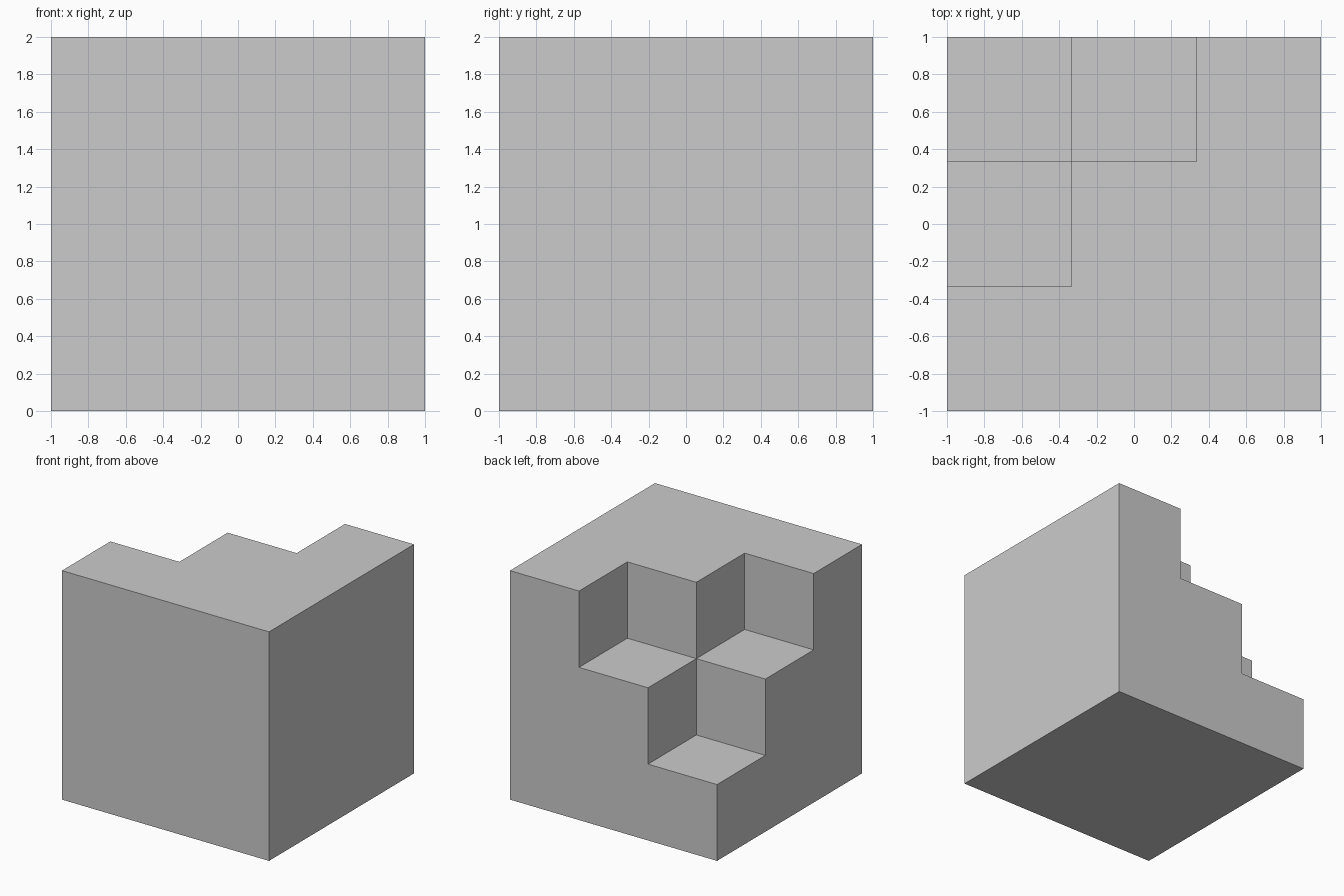
import bpy, bmesh, math
from mathutils import Vector

if "Cube" in bpy.data.objects:
    bpy.data.objects.remove(bpy.data.objects["Cube"])

N = 3            # cells per side
S = 2 / N        # cell size


def filled(c):
    """True for cells of the cube that remain after the stepped corner is cut."""
    x, y, z = c
    if not all(0 <= v < N for v in c):
        return False
    # cell distance from the back-left-top corner
    return x + (N - 1 - y) + (N - 1 - z) > 1


bm = bmesh.new()
cells = [(x, y, z) for x in range(N) for y in range(N) for z in range(N)]

# Outer skin: one square wherever a filled cell meets empty space
for c in filter(filled, cells):
    centre = Vector(c) + Vector((0.5, 0.5, 0.5))
    for axis in range(3):
        for sign in (-1, 1):
            n = Vector((0, 0, 0))
            n[axis] = sign
            if filled(tuple(int(a + b) for a, b in zip(c, n))):
                continue
            u = Vector((0, 0, 0))
            u[(axis + 1) % 3] = 0.5
            v = n.cross(u)
            mid = centre + n * 0.5
            corners = [mid - u - v, mid + u - v, mid + u + v, mid - u + v]
            bm.faces.new([bm.verts.new(p * S - Vector((1, 1, 0))) for p in corners])

# Weld the squares and merge coplanar ones into clean flat faces
bmesh.ops.remove_doubles(bm, verts=bm.verts, dist=0.001)
bmesh.ops.dissolve_limit(bm, angle_limit=math.radians(1), verts=bm.verts, edges=bm.edges)
bmesh.ops.recalc_face_normals(bm, faces=bm.faces)

mesh = bpy.data.meshes.new("stepped_cube")
bm.to_mesh(mesh)
bm.free()
bpy.context.collection.objects.link(bpy.data.objects.new("stepped_cube", mesh))
